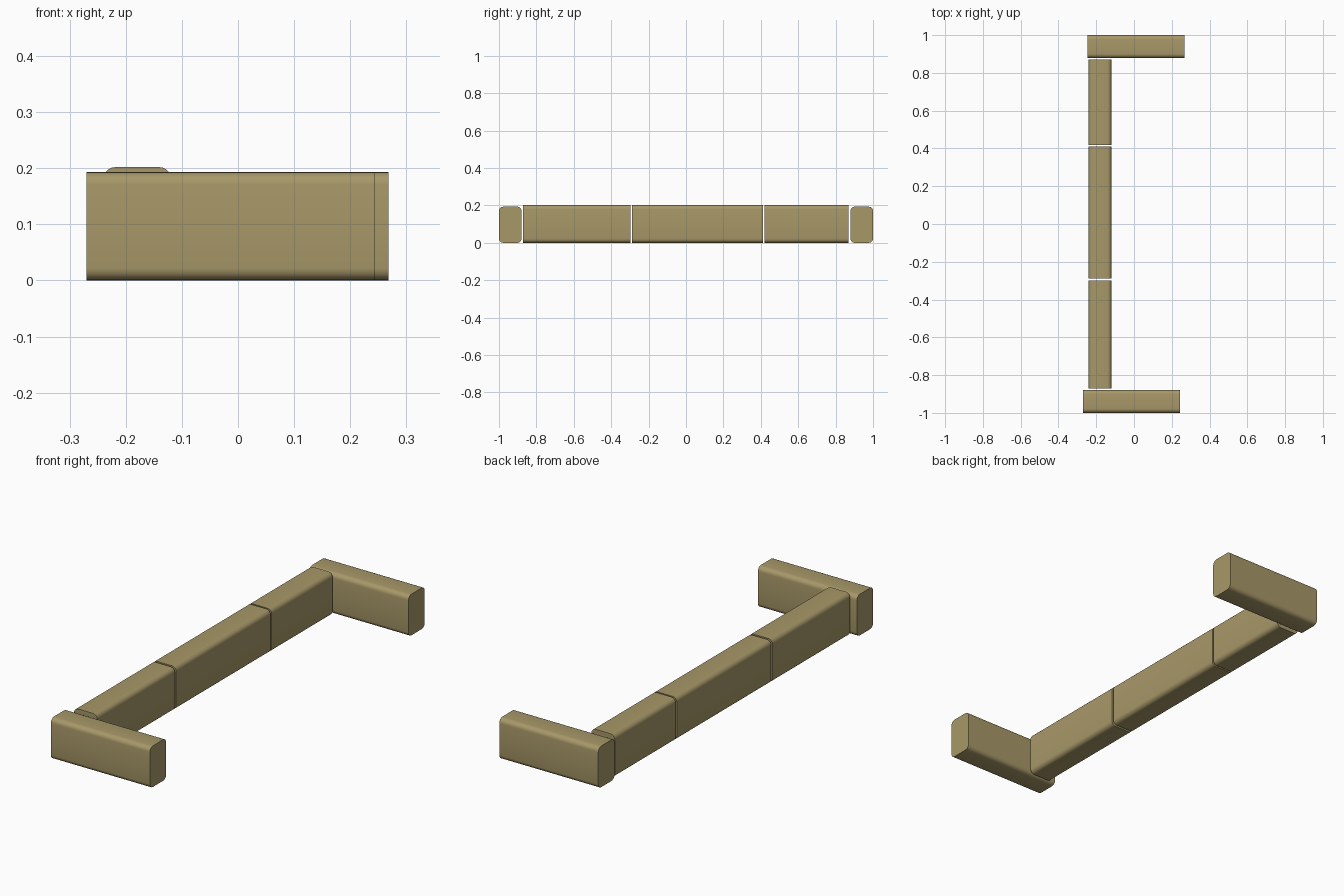
import bpy, bmesh, math

if "Cube" in bpy.data.objects:
    bpy.data.objects.remove(bpy.data.objects["Cube"], do_unlink=True)

# Sandy stone colour
stone = bpy.data.materials.new("sandy_stone")
stone.use_nodes = True
colour = (0.39, 0.315, 0.14, 1)
stone.diffuse_color = colour
bsdf = next(n for n in stone.node_tree.nodes if n.type == "BSDF_PRINCIPLED")
bsdf.inputs["Base Color"].default_value = colour
bsdf.inputs["Roughness"].default_value = 0.8


def block(name, xs, ys, height, axis, radius=0.022):
    """Box with flat ends, its long edges rounded along the given axis."""
    bm = bmesh.new()
    bmesh.ops.create_cube(bm, size=1)
    for v in bm.verts:
        v.co.x = xs[v.co.x > 0]
        v.co.y = ys[v.co.y > 0]
        v.co.z = height if v.co.z > 0 else 0
    long_edges = [e for e in bm.edges
                  if abs(e.verts[0].co[axis] - e.verts[1].co[axis]) > 0.01]
    bmesh.ops.bevel(bm, geom=long_edges, offset=radius, segments=5,
                    profile=0.5, affect="EDGES")
    mesh = bpy.data.meshes.new(name)
    bm.to_mesh(mesh)
    bm.free()
    mesh.materials.append(stone)
    obj = bpy.data.objects.new(name, mesh)
    bpy.context.collection.objects.link(obj)
    bpy.ops.object.select_all(action="DESELECT")
    obj.select_set(True)
    bpy.context.view_layer.objects.active = obj
    bpy.ops.object.shade_smooth_by_angle(angle=math.radians(40))


# End blocks, lying across
block("front_end_block", (-0.27, 0.243), (-1, -0.879), 0.193, 0)
block("back_end_block", (-0.245, 0.268), (0.879, 1), 0.193, 0)

# Row of three blocks between the ends
row = {"front": (-0.872, -0.298), "middle": (-0.288, 0.411), "back": (0.419, 0.87)}
for place, ys in row.items():
    block(place + "_row_block", (-0.24, -0.119), ys, 0.202, 1)
